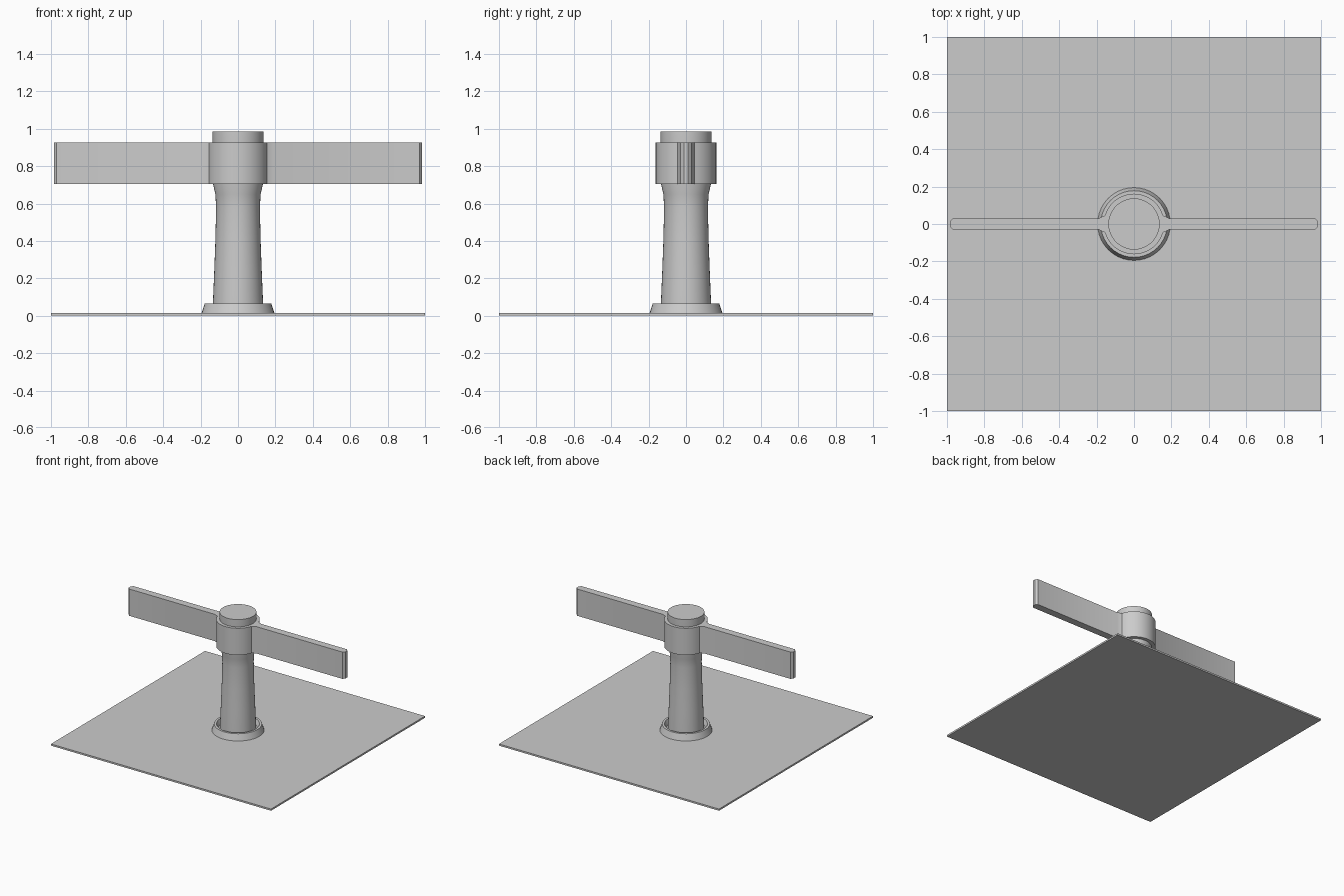
import bpy, bmesh
from math import sin, cos, pi, radians, asin

if "Cube" in bpy.data.objects:
    bpy.data.objects.remove(bpy.data.objects["Cube"])


def finish(name, bm):
    bmesh.ops.remove_doubles(bm, verts=bm.verts, dist=1e-5)
    bmesh.ops.recalc_face_normals(bm, faces=bm.faces)
    me = bpy.data.meshes.new(name)
    bm.to_mesh(me)
    bm.free()
    ob = bpy.data.objects.new(name, me)
    bpy.context.collection.objects.link(ob)
    bpy.ops.object.select_all(action='DESELECT')
    ob.select_set(True)
    bpy.context.view_layer.objects.active = ob
    bpy.ops.object.shade_smooth_by_angle(angle=radians(30))
    return ob


def lathe(name, profile, n=40):
    bm = bmesh.new()
    vs = [bm.verts.new((r, 0, z)) for r, z in profile]
    es = [bm.edges.new(p) for p in zip(vs, vs[1:])]
    bmesh.ops.spin(bm, geom=vs + es, cent=(0, 0, 0), axis=(0, 0, 1),
                   angle=2 * pi, steps=n, use_duplicate=False)
    return finish(name, bm)


def prism(name, outline, z0, z1):
    bm = bmesh.new()
    f = bm.faces.new([bm.verts.new((x, y, z0)) for x, y in outline])
    r = bmesh.ops.extrude_face_region(bm, geom=[f])
    top = [g for g in r['geom'] if isinstance(g, bmesh.types.BMVert)]
    bmesh.ops.translate(bm, verts=top, vec=(0, 0, z1 - z0))
    return finish(name, bm)


# Ground plate
prism("base_plate", [(-1, -1), (1, -1), (1, 1), (-1, 1)], 0, 0.014)

# Sloped foot ring with a shallow groove around the post
lathe("foot_ring", [(0.13, 0.01), (0.196, 0.01), (0.178, 0.066),
                    (0.16, 0.066), (0.145, 0.03), (0.13, 0.03), (0.13, 0.01)])

# Waisted post with a straight head
lathe("post", [(0, 0.012), (0.135, 0.012), (0.134, 0.07), (0.127, 0.24),
               (0.121, 0.40), (0.117, 0.58), (0.121, 0.65), (0.135, 0.71),
               (0.137, 0.985), (0, 0.985)])

# Collar and both arms as one outline: arc, chamfered arm, mirrored arc and arm
R, t = 0.162, 0.03
a0 = asin(0.045 / R)
half = [(0.19, -t), (0.97, -t), (0.985, -0.012), (0.985, 0.012), (0.97, t), (0.19, t)]
half += [(R * cos(a0 + (pi - 2 * a0) * i / 18), R * sin(a0 + (pi - 2 * a0) * i / 18))
         for i in range(19)]
prism("collar_with_arms", half + [(-x, -y) for x, y in half], 0.705, 0.925)
